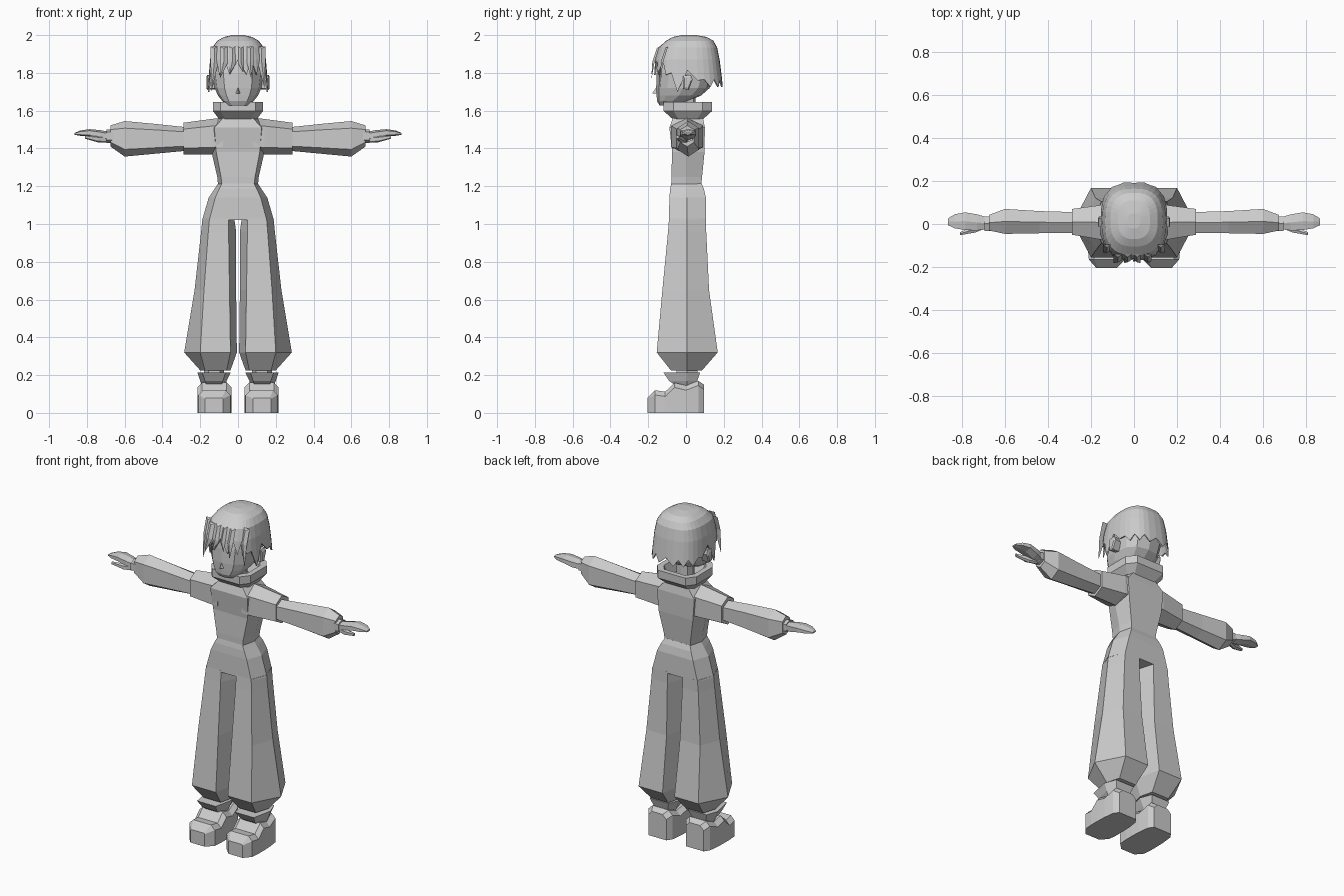
import bpy, bmesh, math
from mathutils import Vector

if "Cube" in bpy.data.objects:
    bpy.data.objects.remove(bpy.data.objects["Cube"])

mat = bpy.data.materials.new("plain_grey")
mat.diffuse_color = (0.6, 0.6, 0.6, 1)
mat.use_nodes = True
mat.node_tree.nodes["Principled BSDF"].inputs["Base Color"].default_value = mat.diffuse_color


def finish(name, bm):
    bmesh.ops.recalc_face_normals(bm, faces=bm.faces)
    me = bpy.data.meshes.new(name)
    bm.to_mesh(me)
    bm.free()
    me.materials.append(mat)
    ob = bpy.data.objects.new(name, me)
    bpy.context.collection.objects.link(ob)
    return ob


def loft(name, rings, cap0=True, cap1=True):
    """Skin a list of equal-length point rings."""
    bm = bmesh.new()
    vs = [[bm.verts.new(p) for p in r] for r in rings]
    n = len(vs[0])
    for a, b in zip(vs, vs[1:]):
        for i in range(n):
            j = (i + 1) % n
            bm.faces.new((a[i], a[j], b[j], b[i]))
    if cap0:
        bm.faces.new(vs[0])
    if cap1:
        bm.faces.new(vs[-1])
    return finish(name, bm)


def mirrored(name, rings):
    for side, s in (("left", 1), ("right", -1)):
        loft(f"{side}_{name}", [[(s * x, y, z) for x, y, z in r] for r in rings])


def hex_z(z, xi, xfi, xfo, xo, y0, y1, ym=0.005):
    """Horizontal six-sided section with pointed sides."""
    return [(xi, ym, z), (xfi, y0, z), (xfo, y0, z), (xo, ym, z), (xfo, y1, z), (xfi, y1, z)]


def hex_x(x, z0, z1, y0, y1, k=0.2):
    """Six-sided limb section across x, pointed at top and bottom."""
    ym, d = (y0 + y1) / 2, (z1 - z0) * k
    return [(x, ym, z0), (x, y0, z0 + d), (x, y0, z1 - d), (x, ym, z1), (x, y1, z1 - d), (x, y1, z0 + d)]


def oval(z, hx, y0, y1, n=12, p=0.8):
    """Horizontal rounded-square section; the first point faces the front."""
    out = []
    for i in range(n):
        t = 2 * math.pi * i / n
        s, c = math.sin(t), -math.cos(t)
        out.append((hx * math.copysign(abs(s) ** p, s),
                    (y0 + y1) / 2 + (y1 - y0) / 2 * math.copysign(abs(c) ** p, c), z))
    return out


# Torso, from waist to neck
loft("torso", [hex_z(z, -b, -a, a, b, y0, y1) for z, a, b, y0, y1 in (
    (1.20, .085, .105, -.078, .08), (1.25, .09, .11, -.078, .085), (1.38, .115, .14, -.073, .098),
    (1.51, .125, .142, -.088, .10), (1.56, .08, .105, -.07, .09))])

# Hips and trouser legs
loft("hips", [hex_z(z, -b, -a, a, b, y0, y1) for z, a, b, y0, y1 in (
    (1.02, .152, .19, -.09, .107), (1.14, .12, .155, -.088, .105),
    (1.185, .10, .125, -.084, .095), (1.215, .085, .105, -.078, .082))])
mirrored("trouser_leg", [hex_z(*r) for r in (
    (1.03, .02, .05, .151, .188, -.09, .107), (.96, .01, .05, .157, .195, -.095, .107),
    (.65, .01, .045, .18, .23, -.125, .122), (.32, .006, .04, .20, .285, -.155, .168),
    (.225, .04, .06, .175, .20, -.08, .085))])

# Shoes: ankle, flared ankle cuff and chunky body
mirrored("ankle", [hex_z(z, .075, .095, .155, .18, -.05, .06) for z in (.1, .26)])
mirrored("ankle_cuff", [hex_z(*r) for r in (
    (.145, .07, .09, .165, .19, -.055, .05), (.17, .06, .08, .175, .20, -.09, .06),
    (.215, .038, .065, .19, .215, -.12, .075))])


def shoe(y, x0, x1, z1, bev=.025):
    return [(x0, y, 0), (x1, y, 0), (x1, y, z1 - bev), (x1 - bev, y, z1), (x0 + bev, y, z1), (x0, y, z1 - bev)]


mirrored("shoe", [shoe(*r) for r in (
    (-.205, .08, .175, .08, .005), (-.165, .04, .21, .12), (-.11, .035, .215, .112),
    (-.06, .035, .215, .16), (0, .037, .213, .145), (.065, .045, .205, .17), (.095, .065, .185, .15))])

# Short outer sleeves, forearm sleeves and hands
mirrored("shoulder_sleeve", [hex_x(*r) for r in (
    (.08, 1.37, 1.563, -.08, .092), (.14, 1.368, 1.556, -.075, .09), (.288, 1.368, 1.536, -.05, .07))])
mirrored("forearm_sleeve", [hex_x(*r) for r in (
    (.27, 1.388, 1.512, -.042, .055), (.44, 1.372, 1.53, -.043, .06),
    (.60, 1.357, 1.545, -.046, .07), (.675, 1.41, 1.522, -.03, .042))])
mirrored("wrist", [hex_x(x, 1.43, 1.50, -.033, .036) for x in (.66, .695)])
mirrored("hand", [hex_x(*r) for r in (
    (.68, 1.44, 1.488, -.024, .03), (.73, 1.445, 1.497, -.03, .045), (.785, 1.463, 1.502, -.028, .054),
    (.835, 1.467, 1.495, -.02, .045), (.866, 1.472, 1.482, -.005, .025))])
mirrored("thumb", [hex_x(*r) for r in (
    (.69, 1.43, 1.465, -.02, .01), (.74, 1.432, 1.465, -.04, -.01), (.81, 1.452, 1.47, -.052, -.038))])

# Folded collar with a hollow inside, and neck
loft("collar", [[(x * w, .01 + y * d, z) for x, y in (
    (-.7, -1), (.7, -1), (1, -.6), (1, .6), (.7, 1), (-.7, 1), (-1, .6), (-1, -.6))]
    for z, w, d in ((1.555, .10, .08), (1.598, .132, .128), (1.645, .132, .128),
                    (1.645, .10, .098), (1.58, .08, .07))])
loft("neck", [oval(z, .05, -.04, .05, 8) for z in (1.54, 1.72)])

# Head, tapering to the chin
loft("head", [oval(*r) for r in (
    (1.628, .055, -.14, -.06), (1.65, .082, -.153, .01), (1.68, .106, -.156, .08), (1.72, .124, -.158, .125),
    (1.80, .135, -.155, .15), (1.90, .13, -.14, .15), (1.96, .10, -.09, .12))])

# Nose: a small wedge
bm = bmesh.new()
top, lo, ro, tip = [bm.verts.new(p) for p in (
    (0, -.15, 1.735), (-.014, -.15, 1.69), (.014, -.15, 1.69), (0, -.178, 1.692))]
for f in ((top, lo, tip), (top, tip, ro), (lo, ro, tip), (top, ro, lo)):
    bm.faces.new(f)
finish("nose", bm)

# Ears
mirrored("ear", [[(x, y * k + .005, 1.745 + z * k) for y, z in (
    (-.02, -.03), (.01, -.035), (.03, .02), (.02, .045), (-.02, .04))]
    for x, k in ((.12, .9), (.162, 1), (.168, .7))])

# Hair cap: rounded crown with a jagged lower edge
N = 32
rings = [oval(*r, N, .75) for r in (
    (2.0, .03, -.02, .05), (1.99, .075, -.07, .11), (1.97, .11, -.105, .145), (1.935, .135, -.145, .165),
    (1.87, .148, -.163, .178))]
edge = []
for i, (x, y, z) in enumerate(oval(0, .16, -.178, .197, N, .75)):
    k = min(i, N - i)
    if k <= 5:                       # fringe
        z = 1.79 if k % 2 else 1.87
    elif k <= 9:                     # sides
        z = {6: 1.80, 7: 1.70, 8: 1.815, 9: 1.76}[k]
    else:                            # back
        z = 1.725 if k % 2 else 1.765
    f = (1.87 - z) / .15
    bx, by, _ = rings[-1][i]
    edge.append((bx + (x - bx) * f, by + (y - by) * f, z))
hair = loft("hair_cap", rings + [edge], True, False)
sol = hair.modifiers.new("thickness", 'SOLIDIFY')
sol.thickness = .008
sol.offset = -1

# Loose pointed fringe locks
for n, (x, w, tx, tz) in enumerate((
        (-.125, .04, -.14, 1.70), (-.075, .04, -.095, 1.77), (-.03, .035, -.045, 1.79),
        (.015, .03, .03, 1.80), (.065, .035, .07, 1.77), (.125, .04, .14, 1.72))):
    back = .045 if abs(x) > .1 else 0
    bm = bmesh.new()
    pts = [(x - w / 2, -.14 + back, 1.94), (x + w / 2, -.14 + back, 1.94), (x, -.155 + back, 1.93),
           (x + w / 2, -.168 + back, 1.85), (x - w / 2, -.168 + back, 1.85), (x, -.178 + back, 1.86),
           (tx, -.182 + back, tz)]
    a, b, c, d, e, g, t = [bm.verts.new(p) for p in pts]
    for f in ((a, c, g, e), (c, b, d, g), (e, g, t), (g, d, t), (a, e, d, b), (e, t, d), (a, b, c)):
        bm.faces.new(f)
    finish(f"fringe_lock_{n + 1}", bm)
